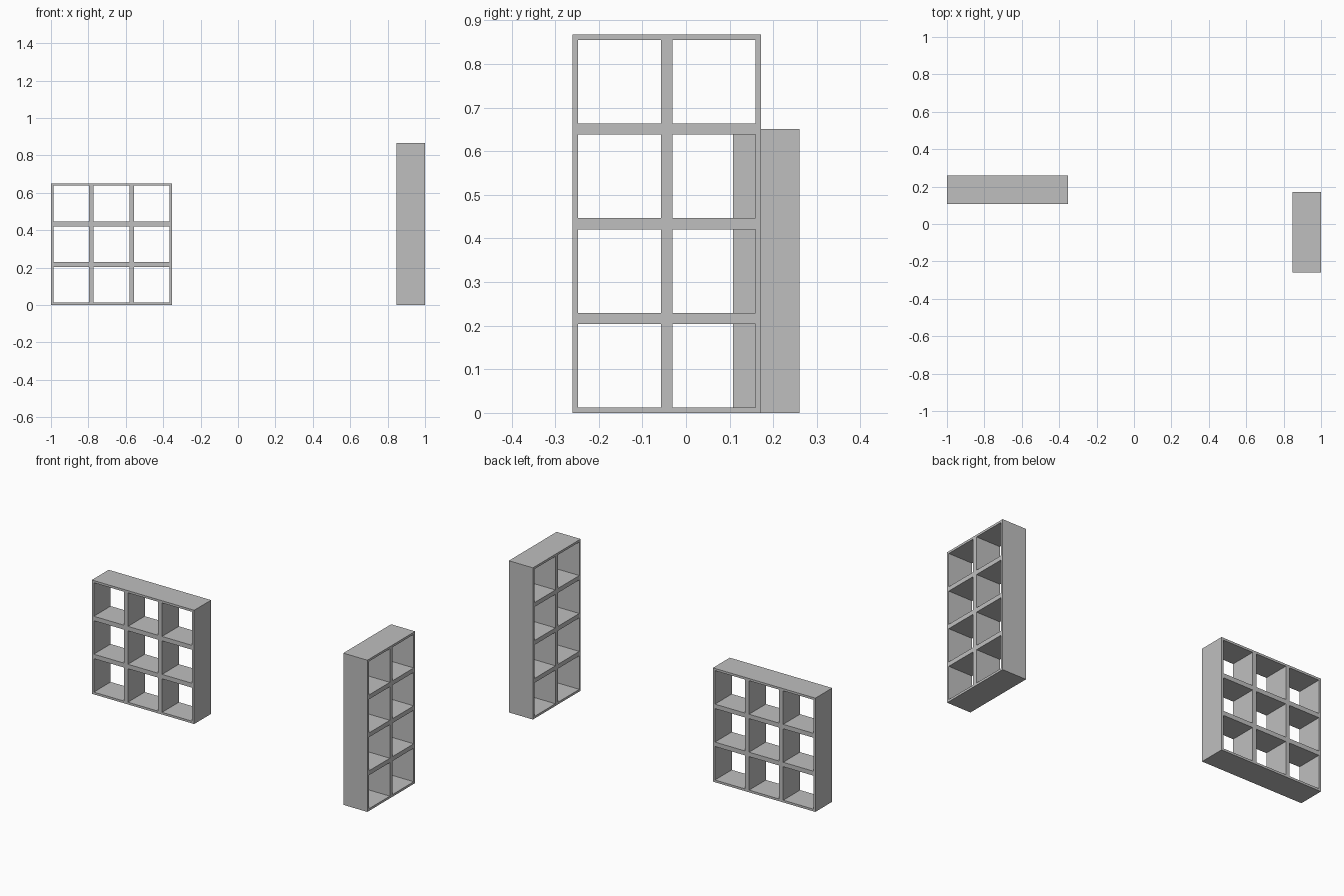
import bpy, bmesh
from mathutils import Matrix

if "Cube" in bpy.data.objects:
    bpy.data.objects.remove(bpy.data.objects["Cube"])

DEPTH, CELL_W, CELL_H, WALL = 0.152, 0.2158, 0.2168, 0.0127

grey = bpy.data.materials.new("light grey")
grey.diffuse_color = (0.52, 0.52, 0.52, 1)
grey.use_nodes = True
grey.node_tree.nodes["Principled BSDF"].inputs["Base Color"].default_value = grey.diffuse_color


def stops(count, size):
    """Alternating wall / opening boundaries along one direction."""
    s = [0.0]
    for i in range(count):
        s += [i * size + WALL, (i + 1) * size - WALL]
    return s + [count * size]


def shelf(name, cols, rows, matrix):
    """Open-backed lattice: flat grid with openings, extruded along +y."""
    us, vs = stops(cols, CELL_W), stops(rows, CELL_H)
    bm = bmesh.new()
    grid = [[bm.verts.new((u, 0, v)) for v in vs] for u in us]
    for i in range(len(us) - 1):
        for j in range(len(vs) - 1):
            if i % 2 and j % 2:
                continue  # opening
            bm.faces.new((grid[i][j], grid[i + 1][j],
                          grid[i + 1][j + 1], grid[i][j + 1]))
    # give the lattice its depth
    front = bm.faces[:]
    ext = bmesh.ops.extrude_face_region(bm, geom=front, use_keep_orig=True)
    back = [g for g in ext["geom"] if isinstance(g, bmesh.types.BMVert)]
    bmesh.ops.translate(bm, verts=back, vec=(0, DEPTH, 0))
    bmesh.ops.transform(bm, matrix=matrix, verts=bm.verts)
    bmesh.ops.recalc_face_normals(bm, faces=bm.faces)
    # merge coplanar pieces into clean faces
    bmesh.ops.dissolve_limit(bm, angle_limit=0.01, verts=bm.verts, edges=bm.edges)
    me = bpy.data.meshes.new(name)
    bm.to_mesh(me)
    bm.free()
    me.materials.append(grey)
    ob = bpy.data.objects.new(name, me)
    bpy.context.collection.objects.link(ob)


# square 3x3 shelf facing the front
shelf("square_shelf", 3, 3, Matrix.Translation((-1.0, 0.26 - DEPTH, 0)))
# tall 2x4 shelf turned to face sideways
shelf("tall_shelf", 2, 4,
      Matrix.Translation((1.0, -0.26, 0)) @ Matrix.Rotation(1.5707963, 4, 'Z'))
